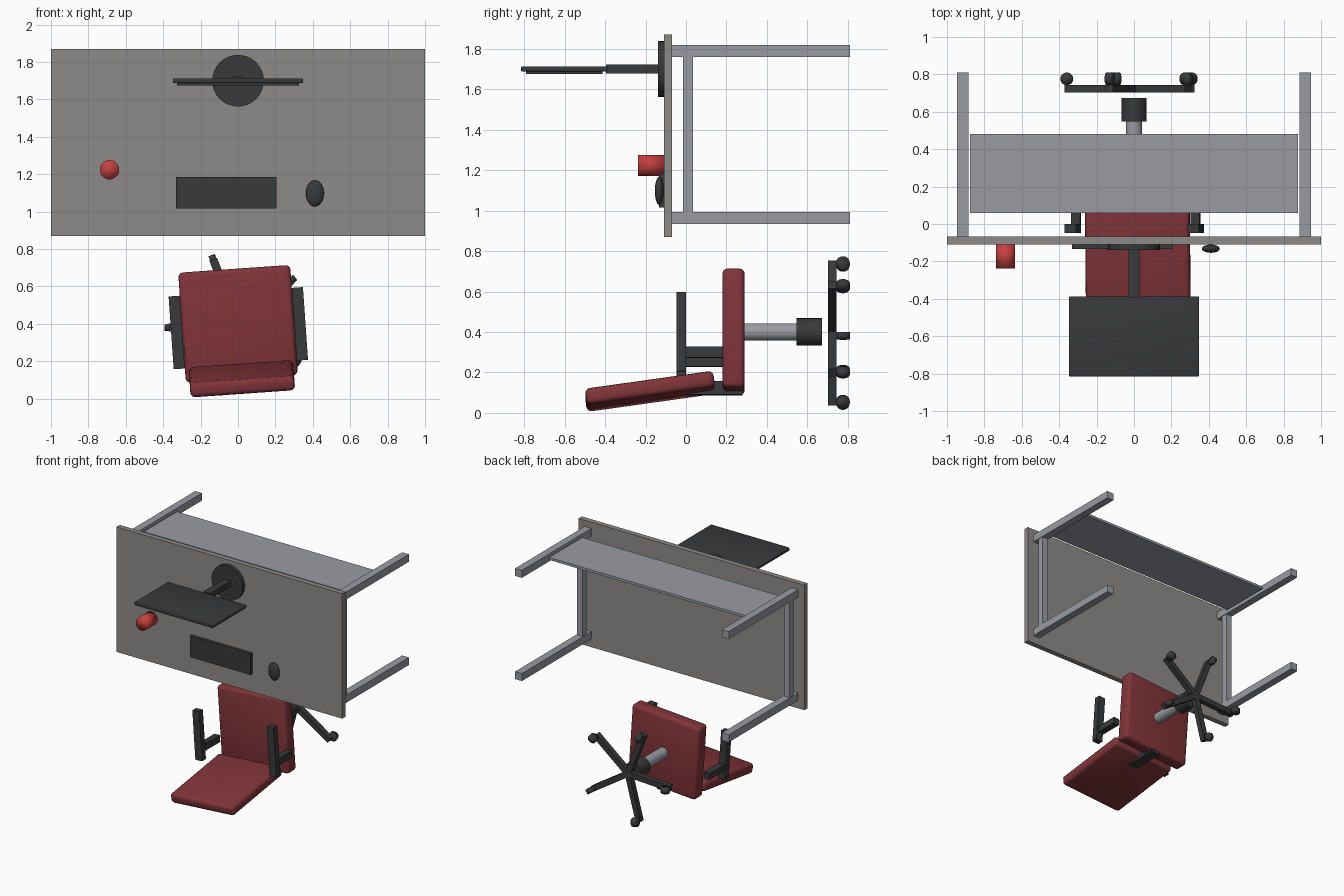
import bpy, bmesh, math
from mathutils import Matrix, Vector

if "Cube" in bpy.data.objects:
    bpy.data.objects.remove(bpy.data.objects["Cube"])


def material(name, rgb):
    m = bpy.data.materials.new(name)
    m.diffuse_color = (*rgb, 1)
    m.use_nodes = True
    m.node_tree.nodes["Principled BSDF"].inputs["Base Color"].default_value = m.diffuse_color
    return m


FABRIC = material("red_fabric", (0.22, 0.035, 0.042))
DARK = material("dark_plastic", (0.04, 0.041, 0.043))
TOP = material("desk_surface", (0.27, 0.26, 0.25))
METAL = material("grey_metal", (0.32, 0.33, 0.36))
CERAMIC = material("red_ceramic", (0.55, 0.05, 0.05))

ID = Matrix.Identity(4)
# The chair is laid on its back and turned slightly about the y axis
CHAIR = Matrix.Translation((0, 0, 0.4)) @ Matrix.Rotation(math.radians(-4), 4, 'Y')
ALONG_Y = Matrix.Rotation(math.radians(-90), 4, 'X')


def finish(name, bm, mat, matrix=ID, bevel=0, smooth=None, segments=3):
    if bevel:
        bmesh.ops.bevel(bm, geom=bm.edges[:], offset=bevel, segments=segments,
                        profile=0.5, affect='EDGES')
    bm.transform(matrix)
    bmesh.ops.recalc_face_normals(bm, faces=bm.faces[:])
    me = bpy.data.meshes.new(name)
    bm.to_mesh(me)
    bm.free()
    if smooth:
        me.polygons.foreach_set("use_smooth", [True] * len(me.polygons))
        me.set_sharp_from_angle(angle=math.radians(smooth))
    me.materials.append(mat)
    ob = bpy.data.objects.new(name, me)
    bpy.context.collection.objects.link(ob)
    return ob


def box(name, x, y, z, mat, matrix=ID, bevel=0):
    """Box from (min, max) ranges on each axis."""
    bm = bmesh.new()
    bmesh.ops.create_cube(bm, size=1)
    lo, hi = Vector((x[0], y[0], z[0])), Vector((x[1], y[1], z[1]))
    bm.transform(Matrix.Translation((lo + hi) / 2) @ Matrix.Diagonal((*(hi - lo), 1)))
    return finish(name, bm, mat, matrix, bevel, 35 if bevel else None)


def cylinder(name, r, depth, matrix, mat, sides=32, smooth=40):
    """Cylinder centred on the matrix, axis along its local z."""
    bm = bmesh.new()
    bmesh.ops.create_cone(bm, cap_ends=True, segments=sides, radius1=r, radius2=r, depth=depth)
    return finish(name, bm, mat, matrix, 0, smooth)


def rod_y(name, x, z, r, y0, y1, mat, smooth=40):
    m = Matrix.Translation((x, (y0 + y1) / 2, z)) @ ALONG_Y
    return cylinder(name, r, y1 - y0, m, mat, 32, smooth)


# Desk
box("desk_top", (-1, 1), (-0.11, -0.068), (0.87, 1.87), TOP)
for side, sx in (("left", -1), ("right", 1)):
    cx = sx * 0.916
    for row, z in (("front", 0.964), ("back", 1.79)):
        box(f"desk_leg_{row}_{side}", (cx - 0.03, cx + 0.03), (-0.068, 0.81),
            (z - 0.03, z + 0.03), METAL)
    box(f"desk_side_rail_{side}", (cx - 0.025, cx + 0.025), (-0.015, 0.035),
        (0.994, 1.76), METAL)
box("modesty_panel", (-0.877, 0.877), (0.06, 0.48), (1.78, 1.80), METAL)

# Monitor
rod_y("monitor_base", 0, 1.70, 0.138, -0.138, -0.11, DARK)
box("monitor_arm", (-0.03, 0.03), (-0.395, -0.138), (1.678, 1.722), DARK)
box("monitor_body", (-0.348, 0.348), (-0.815, -0.388), (1.687, 1.713), DARK, bevel=0.006)
box("monitor_screen", (-0.325, 0.325), (-0.79, -0.413), (1.675, 1.69), DARK)

# Desk items
box("keyboard", (-0.332, 0.206), (-0.134, -0.11), (1.016, 1.186), DARK)
rod_y("mug", -0.687, 1.224, 0.052, -0.238, -0.11, CERAMIC, smooth=180)
bm = bmesh.new()
bmesh.ops.create_uvsphere(bm, u_segments=24, v_segments=16, radius=1)
finish("mouse", bm, DARK, Matrix.Translation((0.411, -0.132, 1.098))
       @ Matrix.Diagonal((0.048, 0.022, 0.07, 1)), smooth=180)

# Chair cushions
box("seat", (-0.30, 0.30), (0.18, 0.29), (-0.295, 0.295), FABRIC, CHAIR, 0.025)
back = CHAIR @ Matrix.Translation((0, -0.178, -0.294)) @ Matrix.Rotation(math.radians(8), 4, 'X')
box("backrest", (-0.28, 0.28), (-0.32, 0.32), (-0.04, 0.04), FABRIC, back, 0.025)
box("backrest_bracket", (-0.04, 0.04), (0.0, 0.28), (-0.313, -0.245), DARK, CHAIR)

# Armrests
for side, sx in (("left", -1), ("right", 1)):
    cx = sx * 0.33
    box(f"armrest_{side}", (cx - 0.03, cx + 0.03), (-0.048, 0.0), (-0.218, 0.172), DARK, CHAIR)
    cx = sx * 0.32
    box(f"armrest_post_{side}", (cx - 0.025, cx + 0.025), (0.0, 0.182),
        (-0.15, -0.096), DARK, CHAIR)

# Column and star base
rod_y("gas_column", 0, 0.4, 0.043, 0.285, 0.55, METAL)
rod_y("column_housing", 0, 0.4, 0.068, 0.547, 0.673, DARK)
for i in range(5):
    spoke = Matrix.Translation((0, 0, 0.4)) @ Matrix.Rotation(-math.radians(39 + 72 * i), 4, 'Y')
    box(f"base_spoke_{i + 1}", (0, 0.37), (0.702, 0.744), (-0.022, 0.022), DARK, spoke)
    cylinder(f"caster_{i + 1}", 0.034, 0.036, spoke @ Matrix.Translation((0.36, 0.776, 0)),
             DARK, 20, 180)
